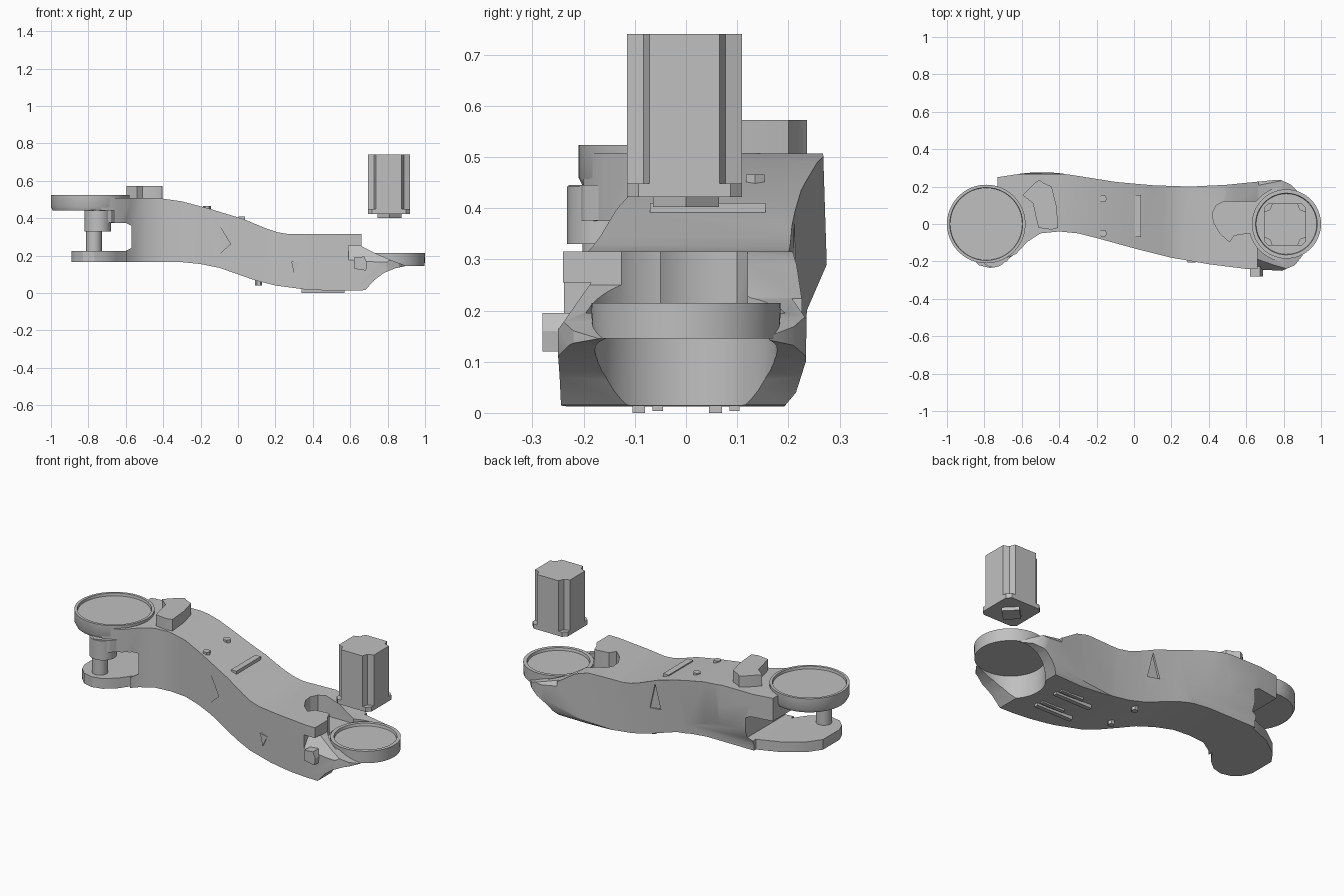
import bpy, bmesh, math
from mathutils import Vector

cube = bpy.data.objects.get("Cube")
if cube:
    bpy.data.objects.remove(cube, do_unlink=True)

TONE = (0.53, 0.53, 0.53, 1)
grey = bpy.data.materials.new("machined grey")
grey.use_nodes = True
grey.diffuse_color = TONE
grey.node_tree.nodes["Principled BSDF"].inputs["Base Color"].default_value = TONE

# Axis mapping for a profile (u, v) pushed along w
AXES = {
    "x": lambda u, v, w: (w, u, v),
    "y": lambda u, v, w: (u, w, v),
    "z": lambda u, v, w: (u, v, w),
}


def finish(name, bm):
    bmesh.ops.recalc_face_normals(bm, faces=bm.faces)
    mesh = bpy.data.meshes.new(name)
    bm.to_mesh(mesh)
    bm.free()
    mesh.materials.append(grey)
    obj = bpy.data.objects.new(name, mesh)
    bpy.context.collection.objects.link(obj)
    return obj


def prism(name, pts, axis, lo, hi):
    bm = bmesh.new()
    place = AXES[axis]
    face = bm.faces.new([bm.verts.new(place(u, v, lo)) for u, v in pts])
    ext = bmesh.ops.extrude_face_region(bm, geom=[face])
    step = Vector(place(0, 0, hi - lo))
    bmesh.ops.translate(bm, vec=step, verts=[e for e in ext["geom"] if isinstance(e, bmesh.types.BMVert)])
    return finish(name, bm)


def circle(cx, cy, r, n=48, turn=0.0):
    return [(cx + r * math.cos(turn + math.tau * i / n), cy + r * math.sin(turn + math.tau * i / n))
            for i in range(n)]


def box(name, x, y, z):
    return prism(name, [(x[0], y[0]), (x[1], y[0]), (x[1], y[1]), (x[0], y[1])], "z", *z)


def lathe(name, cx, cy, profile, n=48):
    # Rings joined from the bottom centre to the top centre
    bm = bmesh.new()
    rings = [[bm.verts.new((x, y, z)) for x, y in circle(cx, cy, r, n)] for r, z in profile]
    for a, b in zip(rings, rings[1:]):
        for i in range(n):
            j = (i + 1) % n
            bm.faces.new((a[i], a[j], b[j], b[i]))
    bm.faces.new(rings[0])
    bm.faces.new(rings[-1])
    return finish(name, bm)


def boolean(target, cutter, operation="DIFFERENCE"):
    mod = target.modifiers.new(operation.lower(), "BOOLEAN")
    mod.object = cutter
    mod.operation = operation
    mod.solver = "EXACT"
    cutter.hide_render = True
    bpy.context.view_layer.objects.active = target
    bpy.ops.object.modifier_apply(modifier=mod.name)
    bpy.data.objects.remove(cutter, do_unlink=True)


# Arm body: side profile limited by the plan and end outlines
side = [(-.73, .507), (-.42, .507), (-.3, .49), (-.15, .45), (.03, .395), (.15, .345),
        (.21, .325), (.27, .315), (.66, .315), (.66, .25), (.75, .205), (.83, .172), (.9, .145),
        (.84, .132), (.78, .107), (.73, .07), (.68, .015), (.5, .012), (.35, .02), (.2, .04),
        (.1, .065), (0, .1), (-.1, .135), (-.2, .155), (-.3, .165), (-.6, .165), (-.6, .225),
        (-.57, .24), (-.57, .36), (-.6, .375), (-.73, .375)]
plan = [(-.73, .25), (-.6, .27), (-.5, .279), (-.4, .272), (-.3, .257), (-.1, .225), (.1, .207),
        (.3, .2), (.5, .21), (.78, .238), (.84, .21), (.9, .15), (.9, -.17), (.86, -.22),
        (.79, -.25), (.6, -.24), (.4, -.215), (.2, -.18), (0, -.13), (-.2, -.075), (-.3, -.05),
        (-.4, -.04), (-.5, -.05), (-.57, -.095), (-.63, -.16), (-.73, -.2)]
end = [(.265, .6), (.275, .29), (.236, .2), (.234, .1), (.215, .04), (.19, .01), (.19, -.1),
       (-.247, -.1), (-.255, .17), (-.24, .25), (-.24, .6)]
body = prism("arm_body", side, "y", -.5, .5)
boolean(body, prism("plan_cutter", plan, "z", -.2, .9), "INTERSECT")
boolean(body, prism("end_cutter", end, "x", -1.5, 1.5), "INTERSECT")

# Clearance around both joints, the hollow below the motor, and the cable pocket
boolean(body, prism("motor_clearance", circle(.815, 0, .2), "z", .195, .6))
boolean(body, prism("motor_hollow", circle(.815, 0, .178), "z", -.1, .16))
boolean(body, prism("joint_clearance", circle(-.79, 0, .205), "z", .45, .7))
pocket = [(.7, .12), (.48, .12), (.44, .1), (.42, .06), (.425, .01), (.46, -.05), (.51, -.095),
          (.535, -.06), (.6, -.05), (.7, -.05)]
boolean(body, prism("pocket_cutter", pocket, "z", .2, .5))

# Sloped shoulders beside the motor cup, running under the lug at the front
for s, start in ((-1, .59), (1, .665)):
    slope = [(s * .185, .255), (s * .4, .255), (s * .4, .165), (s * .248, .165)]
    boolean(body, prism("shoulder_cutter", slope, "x", start, 1.1))
# The wall behind the pocket falls away towards the cup
fall = [(.47, .4), (.47, .318), (.56, .29), (.66, .225), (.8, .185), (1, .175), (1, .4)]
boolean(body, prism("rear_fall_cutter", fall, "y", .11, .5))

# Shallow triangular dents in both flanks
front_dent = [(-.145, .435), (-.165, .15), (-.04, .262)]
back_dent = [(.05, .37), (.085, .22), (.01, .23)]
boolean(body, prism("front_dent", front_dent, "y", -.4, -.096))
boolean(body, prism("back_dent", back_dent, "y", .203, .5))

# Joint cups with shallow rims
lathe("motor_cup", .815, 0, [(.183, .145), (.185, .215), (.165, .215), (.162, .2)])
lathe("joint_cup", -.79, 0, [(.2, .44), (.21, .46), (.21, .523), (.195, .523), (.193, .508)])

# Fork below the left joint
fork = [(-.89, -.13), (-.87, -.18), (-.83, -.22), (-.77, -.235), (-.71, -.22), (-.65, -.17),
        (-.6, -.1), (-.54, -.06), (-.48, -.04), (-.45, .2), (-.6, .22), (-.73, .17), (-.84, .09), (-.89, .02)]
prism("fork_plate", fork, "z", .166, .225)
prism("joint_post", circle(-.77, -.16, .042, 24), "z", .22, .34)
prism("post_collar", circle(-.75, -.16, .072, 32), "z", .33, .442)
prism("collar_web", [(-.82, -.17), (-.76, -.23), (-.68, -.2), (-.6, -.1), (-.56, .1), (-.7, .15)], "z", .376, .445)

# Curved stop block on the shoulder
stop = [(-.595, .155), (-.53, .22), (-.505, .236), (-.485, .22), (-.44, .2), (-.415, .1),
        (-.405, -.02), (-.44, -.03), (-.51, -.02), (-.525, .04), (-.54, .11)]
prism("stop_block", stop, "z", .49, .572)

# Floating motor: square prism with grooved corners, flange and boss
h, c, d = .112, .068, .08
section = []
for k in range(4):
    co, si = round(math.cos(k * math.pi / 2)), round(math.sin(k * math.pi / 2))
    section += [(.807 + u * co - v * si, -.003 + u * si + v * co) for u, v in ((h, -c), (h, c), (d, d))]
prism("motor_body", section, "z", .44, .74)
e = .09
flange = [(.807 + s * u, -.003 + t * v) for s, t, order in
          ((1, 1, 1), (-1, 1, -1), (-1, -1, 1), (1, -1, -1))
          for u, v in ((h, e), (e, h))[::order]]
prism("motor_flange", flange, "z", .422, .448)
prism("motor_boss", circle(.81, 0, .064, 4), "z", .402, .425)

# Small fittings on the top, underside and front
box("top_bar", (.003, .038), (-.07, .155), (.36, .41))
for y in (.135, -.05):
    prism("top_peg", circle(-.165, y, .021, 6), "z", .43, .466)
    prism("bottom_peg", circle(.11, y, .018, 6), "z", .04, .09)
for y in (-.075, .075):
    box("bottom_bar", (.34, .57), (y - .03, y - .005), (0, .03))
    box("bottom_rail", (.42, .56), (y + .01, y + .03), (.004, .03))
prism("side_button", [(.62, .13), (.685, .12), (.69, .16), (.675, .195), (.62, .19)], "y", -.28, -.22)
prism("side_marker", [(.285, .17), (.33, .16), (.3, .1)], "y", -.205, -.19)

# Smooth curved walls while keeping edges crisp
bpy.ops.object.select_all(action="DESELECT")
for obj in bpy.context.scene.objects:
    if obj.type == "MESH":
        obj.select_set(True)
        bpy.context.view_layer.objects.active = obj
bpy.ops.object.shade_smooth_by_angle(angle=math.radians(28))
